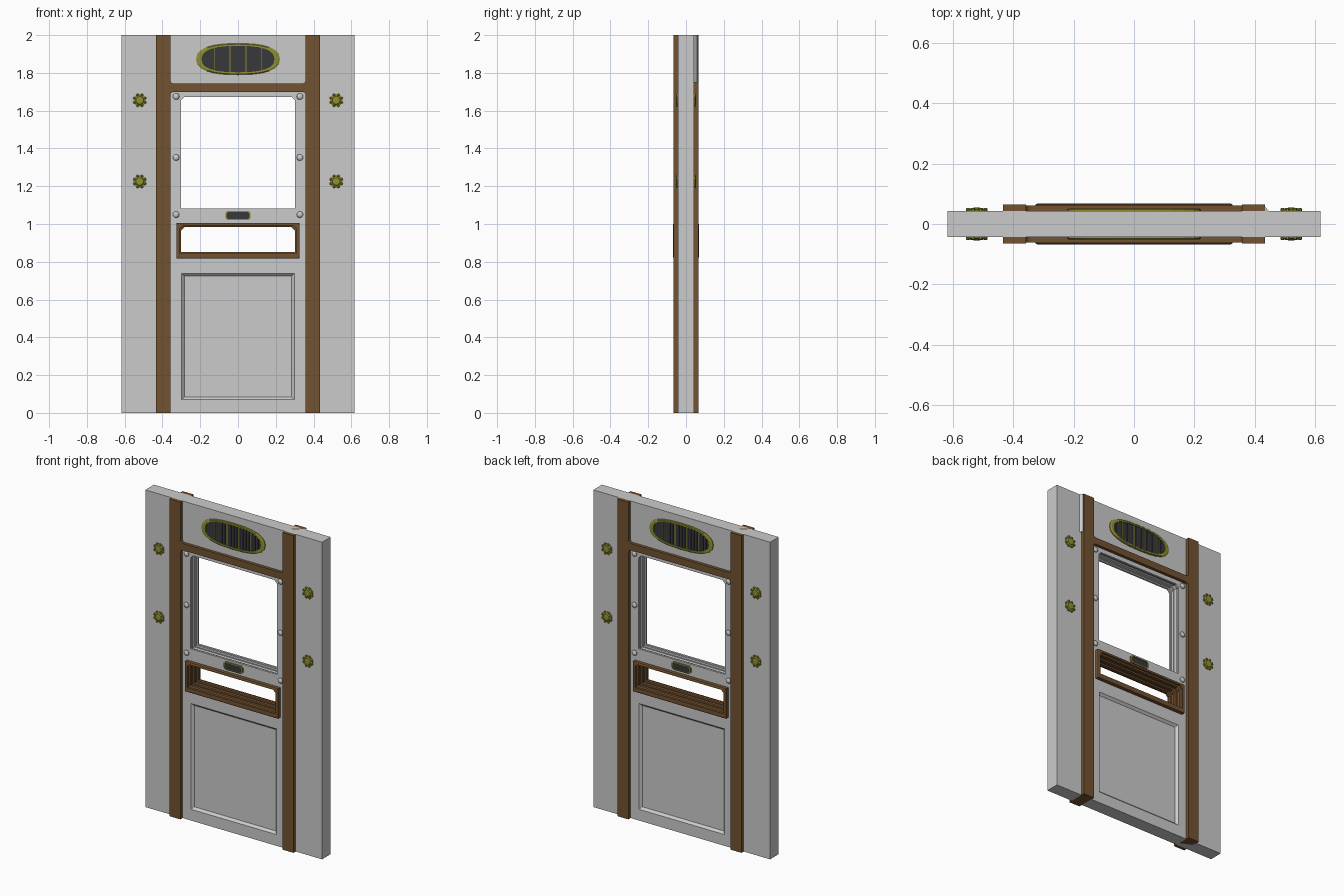
import bpy, bmesh, math
from mathutils import Matrix, Vector

if "Cube" in bpy.data.objects:
    bpy.data.objects.remove(bpy.data.objects["Cube"])


def material(name, rgb):
    m = bpy.data.materials.new(name)
    m.diffuse_color = (*rgb, 1)
    m.use_nodes = True
    m.node_tree.nodes["Principled BSDF"].inputs["Base Color"].default_value = m.diffuse_color
    return m


WOOD = material("wood", (0.17, 0.085, 0.03))
BRASS = material("brass", (0.28, 0.28, 0.03))
DARK = material("dark", (0.04, 0.04, 0.045))


def finish(name, bm, mat=None):
    bmesh.ops.recalc_face_normals(bm, faces=bm.faces)
    me = bpy.data.meshes.new(name)
    bm.to_mesh(me)
    bm.free()
    ob = bpy.data.objects.new(name, me)
    bpy.context.collection.objects.link(ob)
    if mat:
        me.materials.append(mat)
    return ob


def loft(name, loops, mat=None, ring=False):
    """Join xz outlines placed at given depths; ring closes the section, else ends are capped."""
    bm = bmesh.new()
    rows = [[bm.verts.new((x, y, z)) for x, z in pts] for pts, y in loops]
    pairs = list(zip(rows, rows[1:])) + ([(rows[-1], rows[0])] if ring else [])
    for a, b in pairs:
        for i in range(len(a)):
            j = (i + 1) % len(a)
            bm.faces.new((a[i], a[j], b[j], b[i]))
    if not ring:
        bm.faces.new(rows[0])
        bm.faces.new(rows[-1])
    return finish(name, bm, mat)


def rect(hx, z0, z1, top=0.0005, bottom=0.0005, cx=0):
    """Rectangle outline with chamfered top and bottom corners."""
    t, b = top, bottom
    return [(cx - hx + b, z0), (cx + hx - b, z0), (cx + hx, z0 + b), (cx + hx, z1 - t),
            (cx + hx - t, z1), (cx - hx + t, z1), (cx - hx, z1 - t), (cx - hx, z0 + b)]


def oval(a, b, cz, n=24, e=0.8):
    pw = lambda v: math.copysign(abs(v) ** e, v)
    return [(a * pw(math.cos(2 * math.pi * i / n)), cz + b * pw(math.sin(2 * math.pi * i / n)))
            for i in range(n)]


def box(name, x0, x1, y0, y1, z0, z1, mat=None):
    bm = bmesh.new()
    bmesh.ops.create_cube(bm, size=1)
    for v in bm.verts:
        v.co = Vector(((x0 + x1) / 2 + v.co.x * (x1 - x0), (y0 + y1) / 2 + v.co.y * (y1 - y0),
                       (z0 + z1) / 2 + v.co.z * (z1 - z0)))
    return finish(name, bm, mat)


W = 0.043   # half thickness of the wall
P = 0.065   # half thickness of the timber

# Wall and door slab with openings and recessed lower panels
wall = box("wall_slab", -0.617, 0.617, -W, W, 0, 2)
cutters = [loft("cut_window", [(rect(0.318, 1.064, 1.69), -0.1), (rect(0.318, 1.064, 1.69), 0.1)]),
           loft("cut_slot", [(rect(0.315, 0.825, 0.997), -0.1), (rect(0.315, 0.825, 0.997), 0.1)])]
for s in (-1, 1):
    cutters.append(loft("cut_panel", [(rect(0.284, 0.085, 0.724), s * (W - 0.014)),
                                      (rect(0.298, 0.071, 0.738), s * W),
                                      (rect(0.298, 0.071, 0.738), s * 0.1)]))
bpy.context.view_layer.objects.active = wall
for c in cutters:
    m = wall.modifiers.new("cut", 'BOOLEAN')
    m.operation, m.object, m.solver = 'DIFFERENCE', c, 'EXACT'
    bpy.ops.object.modifier_apply(modifier=m.name)
    bpy.data.objects.remove(c)

# Window frame: two lips with a stepped groove between them
lip = rect(0.301, 1.082, 1.673, 0.018)
mid = rect(0.309, 1.074, 1.681, 0.018)
deep = rect(0.315, 1.068, 1.687, 0.018)
out = rect(0.32, 1.062, 1.692)
loft("window_frame", [(out, -W), (lip, -W), (lip, -0.03), (mid, -0.03), (mid, -0.014), (deep, -0.014),
                      (deep, 0.014), (mid, 0.014), (mid, 0.03), (lip, 0.03), (lip, W), (out, W)], ring=True)

# Timber slot frame with bevelled rim and grooved inside
rim, face = rect(0.325, 0.817, 1.006), rect(0.319, 0.823, 1.0)
inn = rect(0.309, 0.845, 0.992, 0.016)
lip = rect(0.301, 0.853, 0.984, 0.018)
half = [(rim, -0.04), (rim, -P), (face, -0.068), (inn, -0.068), (inn, -0.054), (lip, -0.05),
        (lip, -0.032), (inn, -0.03), (inn, -0.012), (lip, -0.01)]
loft("slot_frame", half + [(p, -y) for p, y in reversed(half)], WOOD, ring=True)

# Timber posts and cross bar, with small fillets where they meet
for s in (-1, 1):
    x0, x1 = sorted((s * 0.357, s * 0.433))
    box("post", x0, x1, -P, P, 0, 2, WOOD)
    a, f = 0.36, 0.018
    bar = [(-a, 1.683), (-a + f * .4, 1.695), (-a + f, 1.7), (a - f, 1.7), (a - f * .4, 1.695), (a, 1.683),
           (a, 1.76), (a - f * .4, 1.748), (a - f, 1.743), (-a + f, 1.743), (-a + f * .4, 1.748), (-a, 1.76)]
    loft("cross_bar", [(bar, s * 0.04), (bar, s * 0.062)], WOOD)

# Small fillet strip behind the right post
loft("post_strip", [([(0.43, 1.45 + 0.3), (0.446, 1.75), (0.446, 2), (0.43, 2)], 0.042),
                    ([(0.43, 1.75), (0.434, 1.75), (0.434, 2), (0.43, 2)], 0.057)])

for s in (-1, 1):
    # Oval vent: brass ring, dark backing, brass bars and dark louvre slats
    oo, oi, cz = oval(0.222, 0.083, 1.873), oval(0.193, 0.07, 1.873), 1.873
    om = oval(0.212, 0.079, cz)
    loft("vent_ring", [(oo, s * 0.042), (oo, s * 0.048), (om, s * 0.052), (oi, s * 0.052), (oi, s * 0.042)],
         BRASS, ring=True)
    loft("vent_back", [(oi, s * 0.042), (oi, s * 0.0455)], DARK)
    for k in range(-8, 9):
        x = k * 0.021
        h = 0.069 * (1 - (abs(x) / 0.193) ** 2.5) ** 0.4
        y0, y1 = sorted((s * 0.044, s * (0.05 if k % 4 == 2 else 0.048)))
        w = 0.0022 if k % 4 == 2 else 0.006
        box("vent_slat", x - w, x + w, y0, y1, cz - h, cz + h, BRASS if k % 4 == 2 else DARK)

    # Latch plate under the window
    lo, li = rect(0.067, 1.02, 1.07, 0.012, 0.012), rect(0.06, 1.026, 1.064, 0.01, 0.01)
    loft("latch_rim", [(lo, s * 0.042), (lo, s * 0.05), (li, s * 0.05), (li, s * 0.042)], BRASS, ring=True)
    loft("latch_plate", [(li, s * 0.042), (li, s * 0.047)], DARK)

    for side in (-1, 1):
        # Domed bolts around the window
        for z in (1.675, 1.352, 1.05):
            circ = lambda r: [(side * 0.328 + r * math.cos(i * math.pi / 6), z + r * math.sin(i * math.pi / 6))
                              for i in range(12)]
            loft("window_bolt", [(circ(0.0175), s * 0.042), (circ(0.0165), s * 0.048),
                                 (circ(0.011), s * 0.053), (circ(0.004), s * 0.055)])
        # Brass rosettes: stepped disc with a ring of studs
        for z in (1.655, 1.225):
            circ = lambda r, n=16, cx=side * 0.52, zz=z: [
                (cx + r * math.cos(i * math.tau / n), zz + r * math.sin(i * math.tau / n)) for i in range(n)]
            loft("rosette", [(circ(0.034), s * 0.042), (circ(0.034), s * 0.047), (circ(0.024), s * 0.049),
                             (circ(0.02), s * 0.053), (circ(0.008), s * 0.054)], BRASS)
            for k in range(8):
                t = (k + 0.5) * math.tau / 8
                cx, zz = side * 0.52 + 0.031 * math.cos(t), z + 0.031 * math.sin(t)
                loft("rosette_stud", [(circ(0.007, 6, cx, zz), s * 0.042), (circ(0.007, 6, cx, zz), s * 0.05),
                                      (circ(0.004, 6, cx, zz), s * 0.053)], BRASS)
